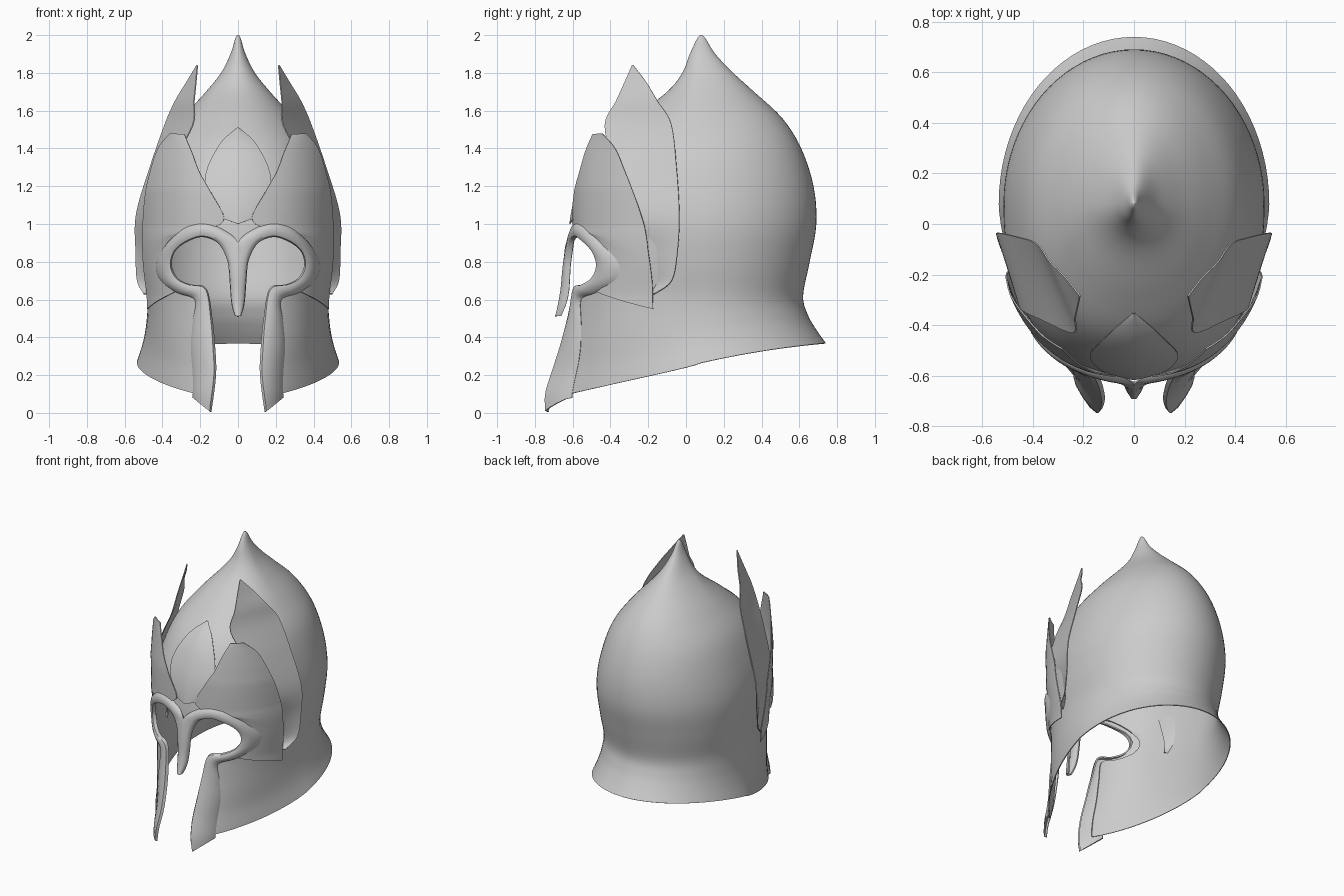
import bpy, bmesh, math

cube = bpy.data.objects.get("Cube")
if cube:
    bpy.data.objects.remove(cube)

steel = bpy.data.materials.new("grey steel")
steel.use_nodes = True
GREY = (0.6, 0.6, 0.6, 1)
steel.diffuse_color = GREY
steel.node_tree.nodes["Principled BSDF"].inputs["Base Color"].default_value = GREY

CENTRE, WAIST = 0.08, 0.62


def spline(points, steps):
    """Smooth curve through tuples of any length."""
    out = []
    last = len(points) - 1
    for i in range(last):
        quad = [points[max(0, min(last, i + k))] for k in (-1, 0, 1, 2)]
        for j in range(steps):
            t = j / steps
            out.append(tuple(
                b + 0.5 * t * (c - a + t * (2 * a - 5 * b + 4 * c - d + t * (3 * (b - c) + d - a)))
                for a, b, c, d in zip(*quad)))
    return out + [tuple(points[-1])]


# Dome profile: height, half width, front y, back y, roundness of the front
profile = spline([
    (.37, .535, -.75, .74, 1.6), (.44, .505, -.69, .69, 1.8), (.52, .485, -.64, .645, 2.1),
    (.62, .48, -.61, .62, 2.3), (.8, .505, -.61, .655, 2.3), (1, .515, -.595, .69, 2.3),
    (1.2, .48, -.55, .675, 2.3), (1.4, .41, -.45, .61, 2.2), (1.56, .295, -.28, .51, 2.1),
    (1.7, .17, -.1, .36, 2), (1.8, .09, -.02, .25, 2), (1.9, .04, .02, .155, 2),
    (1.98, .015, .058, .105, 2), (2, .004, .076, .084, 2)], 5)


def section(z):
    """Half width, front depth and roundness of the dome at a height."""
    if z < WAIST:
        z = WAIST - (WAIST - z) / 2.1
    for low, high in zip(profile, profile[1:]):
        if z <= high[0]:
            break
    t = max(0, (z - low[0]) / (high[0] - low[0]))
    w, front, _, power = (a + t * (b - a) for a, b in zip(low[1:], high[1:]))
    return w, CENTRE - front, power


def front_point(x, z, off):
    """Point on the dome front, found from x and height."""
    w, d, p = section(z)
    r = min(1, abs(x) / (w + off))
    return x, CENTRE - (d + off) * (1 - r ** p) ** (1 / p), z


def make_object(name, verts, faces):
    mesh = bpy.data.meshes.new(name)
    mesh.from_pydata(verts, [], faces)
    bm = bmesh.new()
    bm.from_mesh(mesh)
    bmesh.ops.recalc_face_normals(bm, faces=bm.faces)
    bm.to_mesh(mesh)
    bm.free()
    mesh.materials.append(steel)
    obj = bpy.data.objects.new(name, mesh)
    bpy.context.collection.objects.link(obj)
    return obj


def finish(obj):
    """Apply the modifiers and smooth all but the sharp edges."""
    bpy.ops.object.select_all(action="DESELECT")
    obj.select_set(True)
    bpy.context.view_layer.objects.active = obj
    for mod in list(obj.modifiers):
        bpy.ops.object.modifier_apply(modifier=mod.name)
    bpy.ops.object.shade_smooth_by_angle(angle=math.radians(50))


def ribbon(name, pairs, place, across, thickness=0.006):
    """Mirrored plate lofted between two edges; place(pair, s) gives its points."""
    verts = [place(pair, s) for pair in pairs for s in across]
    n = len(across)
    faces = [(i * n + j, i * n + j + 1, i * n + n + j + 1, i * n + n + j)
             for i in range(len(pairs) - 1) for j in range(n - 1)]
    obj = make_object(name, verts, faces)
    mirror = obj.modifiers.new("mirror", "MIRROR")
    mirror.use_clip = True
    solid = obj.modifiers.new("thickness", "SOLIDIFY")
    solid.thickness, solid.offset = thickness, 0
    finish(obj)


def mix(pair, s):
    """Blend from the first half of a tuple to its second half."""
    h = len(pair) // 2
    return tuple(a + s * (b - a) for a, b in zip(pair[:h], pair[h:]))


# Face trim edges: inner x, z and outer x, z from nose tip to cheek tip
trim = spline([
    (.012, .515, 0, .51), (.03, .58, 0, .58), (.04, .7, 0, .7), (.05, .8, 0, .82),
    (.085, .88, 0, .9), (.13, .92, .07, .96), (.2, .935, .17, 1), (.28, .905, .27, .985),
    (.335, .86, .35, .92), (.355, .8, .415, .84), (.345, .745, .437, .77),
    (.31, .7, .41, .7), (.25, .675, .32, .64), (.17, .655, .225, .6),
    (.14, .5, .235, .48), (.125, .35, .245, .35), (.12, .2, .235, .2),
    (.145, .005, .235, .08)], 5)
RAISE = {0: -.004, .08: .016, .3: .022, .6: .022, .9: .016, 1: 0}


def trim_point(pair, s):
    x, z = mix(pair, s)
    off = RAISE[s]
    if s > .5:
        off += (.024 - off) * max(0, 1 - pair[2] / .05)
    x0, y, z0 = front_point(x, z, off)
    nose = .11 * max(0, .9 - z) * max(0, 1 - x / .08)
    cheek = .08 * max(0, WAIST - z) * (1 - s)
    return max(0, x0), y - nose - cheek, z0


ribbon("face_trim", trim, trim_point, list(RAISE), .01)

# Dome with flared, slanting hem
SEGMENTS = 80
verts, faces = [], []
for z, w, front, back, power in profile:
    for i in range(SEGMENTS):
        a = 2 * math.pi * i / SEGMENTS
        c, s = math.cos(a), math.sin(a)
        e = 2 / power if c > 0 else 1
        stretch = 1.42 + .6 * c + .18 * c * c
        height = z if z > WAIST else WAIST - (WAIST - z) * stretch
        depth = CENTRE - front if c > 0 else back - CENTRE
        verts.append((math.copysign(w * abs(s) ** e, s),
                      CENTRE - math.copysign(depth * abs(c) ** e, c), height))
for r in range(len(profile) - 1):
    for i in range(SEGMENTS):
        j = (i + 1) % SEGMENTS
        faces.append((r * SEGMENTS + i, r * SEGMENTS + j,
                      (r + 1) * SEGMENTS + j, (r + 1) * SEGMENTS + i))
faces.append(tuple(range(len(verts) - SEGMENTS, len(verts))))
dome = make_object("dome", verts, faces)

# Face opening, cut along the middle of the trim
side = [mix(p, .45) for p in trim[20:]]
side.append((side[-1][0], -.3))
outline = [(0, .88)] + side + [(-x, z) for x, z in reversed(side)]
n = len(outline)
cutter = make_object(
    "opening_cutter",
    [(x, -1, z) for x, z in outline] + [(x, 0, z) for x, z in outline],
    [tuple(range(n)), tuple(range(2 * n - 1, n - 1, -1))]
    + [(i, (i + 1) % n, n + (i + 1) % n, n + i) for i in range(n)])
cutter.hide_render = True
solid = dome.modifiers.new("thickness", "SOLIDIFY")
solid.thickness, solid.offset = .006, -1
cut = dome.modifiers.new("opening", "BOOLEAN")
cut.object, cut.operation, cut.solver = cutter, "DIFFERENCE", "EXACT"
finish(dome)
bpy.data.objects.remove(cutter)

# Pointed leaf on the forehead
leaf = spline([(0, 1.51, .004, 1.508), (0, 1.44, .09, 1.43), (0, 1.3, .16, 1.3),
               (0, 1.2, .17, 1.2), (0, 1.08, .12, 1.08), (0, 1, .07, 1.025)], 5)
ribbon("forehead_leaf", leaf,
       lambda p, s: front_point(*mix(p, s), .02 - .01 * s), [i / 6 for i in range(7)])

# Brow plates: front angle, z and rear angle, z
brow = spline([
    (31, 1.475, 41, 1.48), (25, 1.38, 51, 1.4), (20, 1.28, 58, 1.27), (13, 1.17, 63, 1.15),
    (6, 1.03, 67, 1.02), (14, .975, 69, .93), (30, .96, 70, .85), (43, .9, 71, .78),
    (50, .8, 72, .68), (47, .69, 72, .6), (40, .64, 72, .55)], 5)


def brow_point(pair, s):
    """Point at an angle from the front, leaning out from the dome above the eyes."""
    angle, z = mix(pair, s)
    w, d, p = section(min(z, .6 + .4 * z))
    off = .008 + .014 * s + .014 * max(0, min(1, 5 * z - 4.9))
    a = math.radians(angle)
    return ((w + off) * math.sin(a) ** (2 / p),
            CENTRE - (d + off) * math.cos(a) ** (2 / p), z)


ribbon("brow_plates", brow, brow_point, [i / 12 for i in range(13)])

# Tall wing plates behind the brow: front edge x, y, z and rear edge x, y, z
wing = spline([
    (.214, -.285, 1.84, .218, -.278, 1.84), (.222, -.325, 1.75, .272, -.21, 1.75),
    (.232, -.37, 1.65, .332, -.15, 1.65), (.24, -.43, 1.52, .385, -.078, 1.53),
    (.36, -.38, 1.3, .465, -.05, 1.3), (.45, -.33, 1.05, .538, -.035, 1.05),
    (.44, -.25, .85, .54, -.045, .85), (.43, -.2, .7, .533, -.075, .7),
    (.43, -.2, .63, .5, -.165, .63)], 5)
ribbon("wing_plates", wing, mix, [i / 6 for i in range(7)])
